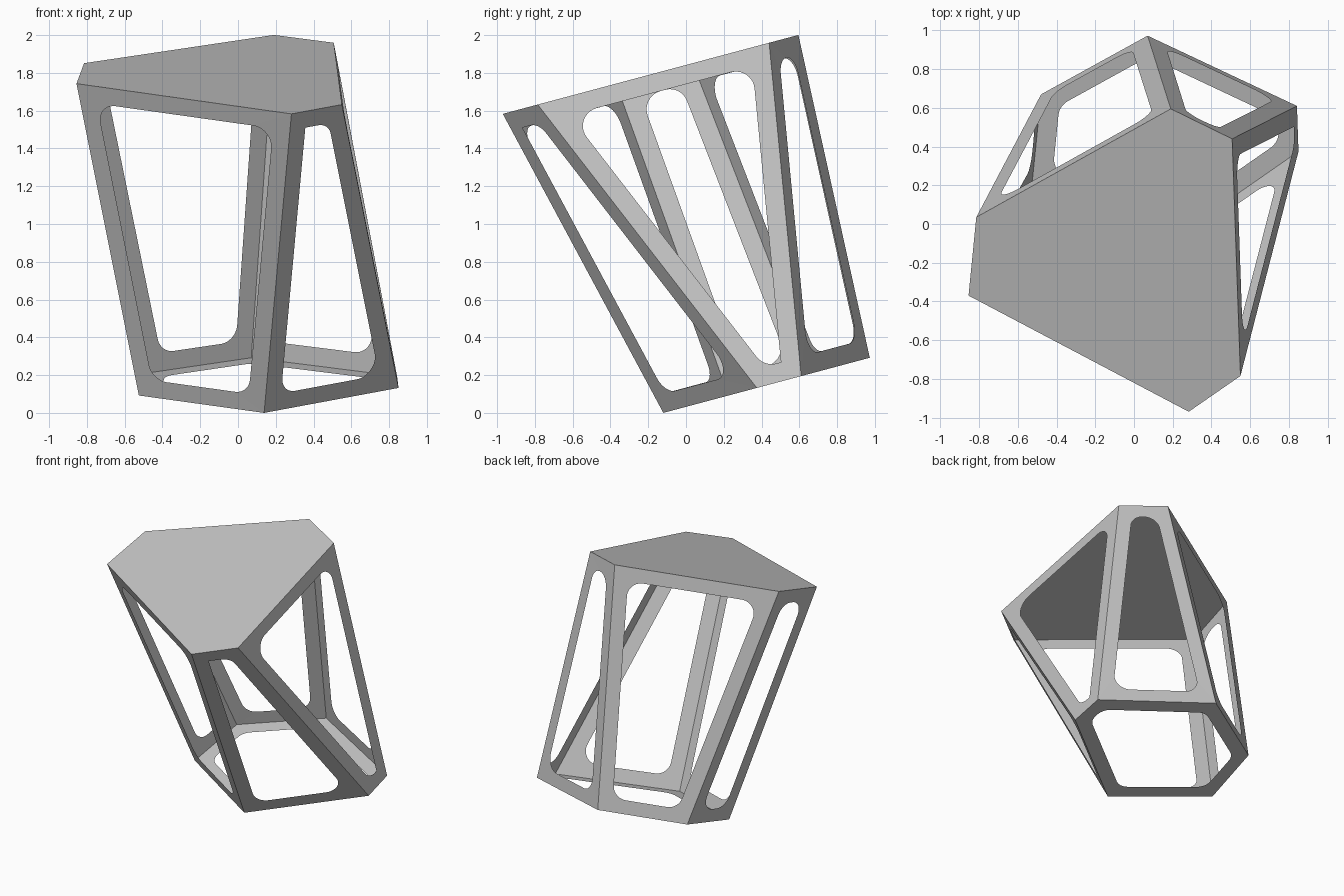
import bpy, bmesh
from math import sin, tan
from mathutils import Vector

cube = bpy.data.objects.get("Cube")
if cube:
    bpy.data.objects.remove(cube)

TILT = 0.267      # slope shared by the top and base planes
RIM = 0.1         # width of every frame bar
RADIUS = 0.1      # fillet radius of the openings
STEPS = 10        # segments per fillet

grey = bpy.data.materials.new("plain grey")
grey.use_nodes = True
colour = (0.55, 0.55, 0.55, 1)
grey.diffuse_color = colour
grey.node_tree.nodes["Principled BSDF"].inputs["Base Color"].default_value = colour


def on_plane(points, y0, z0):
    """Lift plan points onto a plane tilted about x."""
    return [Vector((x, y, z0 + TILT * (y - y0))) for x, y in points]


def rounded_opening(outline):
    """Inset the outline and fillet its corners where the sides leave room."""
    n = len(outline)
    corners, dirs, angles = [], [], []
    for i, p in enumerate(outline):
        u = (outline[i - 1] - p).normalized()
        v = (outline[(i + 1) % n] - p).normalized()
        a = u.angle(v)
        corners.append(p + (u + v) * RIM / sin(a))
        dirs.append((u, v))
        angles.append(a)
    room = [(corners[(i + 1) % n] - corners[i]).length for i in range(n)]
    arcs = []
    for i, p in enumerate(corners):
        u, v = dirs[i]
        t = RADIUS / tan(angles[i] / 2)
        if t > room[i - 1] or t > room[i]:
            arcs.append([p])
            continue
        room[i - 1] -= t
        room[i] -= t
        centre = p + (u + v) * RADIUS / sin(angles[i])
        start = (p + u * t - centre).normalized()
        end = (p + v * t - centre).normalized()
        sweep = start.angle(end)
        arcs.append([centre + RADIUS * (start * sin(sweep * (1 - k / STEPS))
                                        + end * sin(sweep * k / STEPS)) / sin(sweep)
                     for k in range(STEPS + 1)])
    return arcs


def panel(name, outline, opening=True):
    """Flat sheet, with or without a rounded opening."""
    bm = bmesh.new()
    outer = [bm.verts.new(p) for p in outline]
    if opening:
        arcs = [[bm.verts.new(p) for p in arc] for arc in rounded_opening(outline)]
        for i, corner in enumerate(outer):
            j = (i + 1) % len(outer)
            for a, b in zip(arcs[i], arcs[i][1:]):
                bm.faces.new((corner, b, a))
            bm.faces.new((corner, outer[j], arcs[j][0], arcs[i][-1]))
    else:
        bm.faces.new(outer)
    mesh = bpy.data.meshes.new(name)
    bm.to_mesh(mesh)
    bm.free()
    mesh.materials.append(grey)
    bpy.context.collection.objects.link(bpy.data.objects.new(name, mesh))


# Matching corners of the top and base, clockwise from above
top = on_plane([(-0.855, -0.37), (-0.815, 0.035), (0.19, 0.595),
                (0.507, 0.44), (0.55, -0.785), (0.283, -0.97)], -0.97, 1.583)
base = on_plane([(-0.525, 0.225), (-0.48, 0.67), (0.07, 0.973),
                 (0.842, 0.61), (0.85, 0.375), (0.138, -0.12)], -0.12, 0)

# Solid top, open base and six open sides
panel("top_panel", top[::-1], opening=False)
panel("base_frame", base)
names = ["left_hand", "rear_left_hand", "rear_right_hand",
         "right_hand", "front_right_hand", "front_left_hand"]
for i, name in enumerate(names):
    j = (i + 1) % len(names)
    panel(name + "_side_frame", [top[i], top[j], base[j], base[i]])
